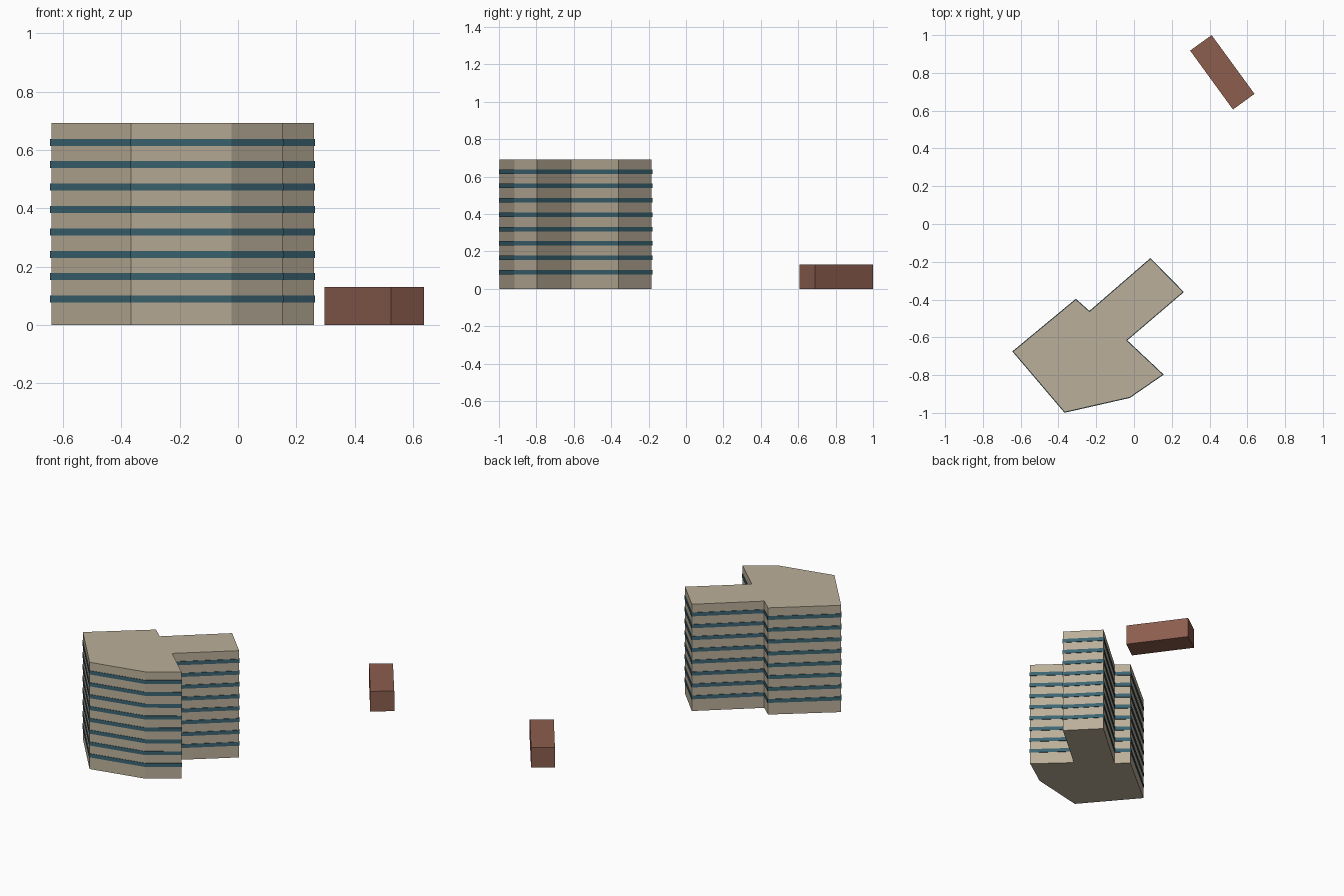
import bpy, bmesh
from mathutils import Vector

if "Cube" in bpy.data.objects:
    bpy.data.objects.remove(bpy.data.objects["Cube"])


def material(name, rgb):
    m = bpy.data.materials.new(name)
    m.diffuse_color = (*rgb, 1)
    m.use_nodes = True
    m.node_tree.nodes["Principled BSDF"].inputs["Base Color"].default_value = m.diffuse_color
    return m


def prism(name, outline, z0, z1, mat):
    """Extrude a clockwise or counter-clockwise outline from z0 to z1."""
    bm = bmesh.new()
    base = bm.faces.new([bm.verts.new((x, y, z0)) for x, y in outline])
    ext = bmesh.ops.extrude_face_region(bm, geom=[base], use_keep_orig=True)
    top = [v for v in ext["geom"] if isinstance(v, bmesh.types.BMVert)]
    bmesh.ops.translate(bm, verts=top, vec=(0, 0, z1 - z0))
    bmesh.ops.recalc_face_normals(bm, faces=bm.faces)
    mesh = bpy.data.meshes.new(name)
    bm.to_mesh(mesh)
    bm.free()
    mesh.materials.append(mat)
    ob = bpy.data.objects.new(name, mesh)
    bpy.context.collection.objects.link(ob)
    return ob


def offset(outline, d):
    """Push a counter-clockwise outline outwards by d with mitred corners."""
    pts = [Vector(p) for p in outline]
    result = []
    for i, p in enumerate(pts):
        a = (p - pts[i - 1]).normalized()
        b = (pts[(i + 1) % len(pts)] - p).normalized()
        na, nb = Vector((a.y, -a.x)), Vector((b.y, -b.x))
        result.append(tuple(p + (na + nb) * d / (1 + na.dot(nb))))
    return result


stone = material("stone", (0.50, 0.43, 0.32))
glass = material("glass", (0.045, 0.13, 0.17))
brick = material("brick", (0.26, 0.11, 0.075))

# Main block footprint, counter-clockwise from the left corner
footprint = [(-0.64, -0.675), (-0.367, -0.996), (-0.023, -0.918),
             (0.153, -0.797), (-0.04, -0.616), (0.26, -0.36),
             (0.087, -0.184), (-0.236, -0.464), (-0.308, -0.40)]
prism("tower_block", footprint, 0, 0.692, stone)

# Window bands, one per storey, slightly proud of the walls
band_outline = offset(footprint, 0.003)
for i in range(8):
    z = 0.089 + i * 0.0768
    prism(f"window_band_{i + 1}", band_outline, z - 0.012, z + 0.012, glass)

# Small outbuilding
shed = [(0.297, 0.918), (0.524, 0.606), (0.638, 0.689), (0.411, 1.0)]
prism("outbuilding", shed, 0, 0.13, brick)
